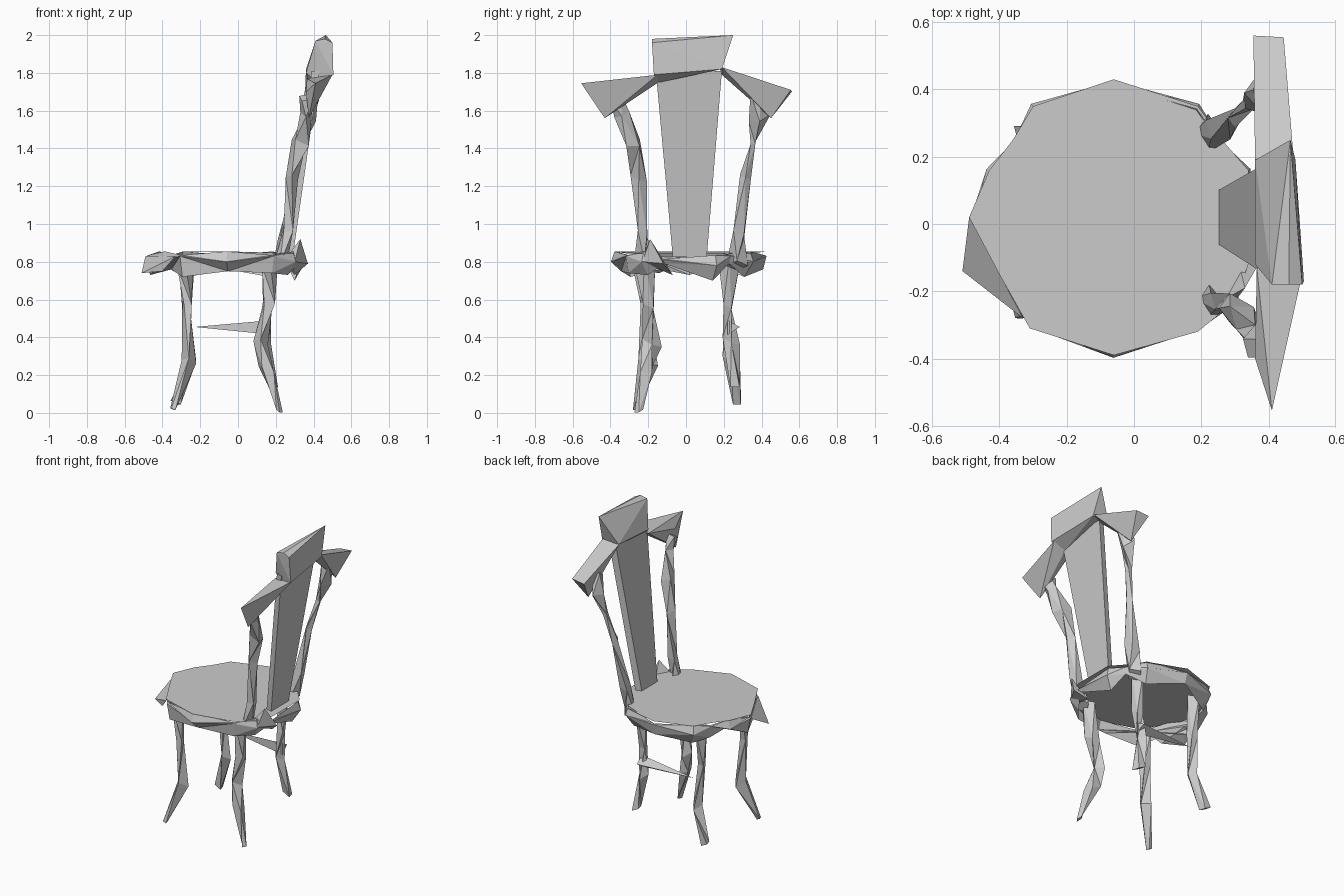
import bpy, bmesh, math

if "Cube" in bpy.data.objects:
    bpy.data.objects.remove(bpy.data.objects["Cube"])


def finish(name, bm):
    bmesh.ops.recalc_face_normals(bm, faces=bm.faces[:])
    me = bpy.data.meshes.new(name)
    bm.to_mesh(me)
    bm.free()
    ob = bpy.data.objects.new(name, me)
    bpy.context.collection.objects.link(ob)
    return ob


def loft(name, rings, closed=True, split=False):
    """Bridge equally sized point rings, with optional end caps."""
    bm = bmesh.new()
    loops = [[bm.verts.new(p) for p in r] for r in rings]
    n = len(loops[0])
    for a, b in zip(loops, loops[1:]):
        for i in range(n):
            j = (i + 1) % n
            bm.faces.new((a[i], a[j], b[j], b[i]))
    if closed:
        bm.faces.new(loops[0])
        bm.faces.new(loops[-1])
    if split:
        bmesh.ops.triangulate(bm, faces=bm.faces[:])
    return finish(name, bm)


def stick(name, path, twist=0.9):
    """Faceted branch with slanted four-sided rings; path points are x, y, z, half width."""
    rings = []
    for k, (x, y, z, w) in enumerate(path):
        ring = []
        for i in range(4):
            a = math.pi / 2 * i + twist * (k % 2)
            r = w * (1.15 if i % 2 else 0.85)
            ring.append((x + r * math.cos(a), y + r * math.sin(a), z + w * 0.5 * math.cos(a * 1 + k)))
        rings.append(ring)
    for ring in (rings[0], rings[-1]):
        ring[:] = [(px, py, max(pz, 0)) for px, py, pz in ring]
    return loft(name, rings, split=True)


def hull(name, pts):
    bm = bmesh.new()
    for p in pts:
        bm.verts.new(p)
    out = bmesh.ops.convex_hull(bm, input=bm.verts[:])
    junk = [v for v in set(out["geom_interior"] + out["geom_unused"])
            if isinstance(v, bmesh.types.BMVert)]
    if junk:
        bmesh.ops.delete(bm, geom=junk, context='VERTS')
    return finish(name, bm)


# Seat panel: a flat irregular polygon
outline = [(-.06, .43), (.19, .35), (.27, .24), (.34, .16), (.34, -.12), (.30, -.23),
           (.19, -.32), (-.06, -.39), (-.31, -.31), (-.40, -.15), (-.49, .02),
           (-.43, .16), (-.36, .25), (-.30, .35)]
bm = bmesh.new()
bm.faces.new([bm.verts.new((x, y, .855 - .01 * (x > .1))) for x, y in outline])
finish("seat", bm)

# Ragged open skirt under the seat rim
low = [.76, .72, .79, .70, .79, .73, .74, .75, .72, .76, .73, .78, .75, .72]
top, mid, bottom = [], [], []
for i, ((x, y), z) in enumerate(zip(outline, low)):
    top.append((x * .97, y * .97, (.855 if i % 2 else .835) - (.02 if x > .3 else 0)))
    bulge = 1.02 if i % 2 else .99
    mid.append((x * bulge, y * bulge, (.80 if i % 2 else .83) - (.02 if x > .3 else 0)))
    inset = .88 if i % 2 else .95
    bottom.append((x * inset, y * inset, z))
loft("seat_skirt", [top, mid, bottom], closed=False, split=True)
hull("skirt_front_flap", [(-.49, .02, .83), (-.51, -.14, .74), (-.40, -.22, .75),
                          (-.43, -.04, .80), (-.33, -.28, .83)])
hull("skirt_back_lump", [(.33, -.19, .92), (.37, -.12, .79), (.30, -.07, .73),
                         (.24, -.24, .80), (.30, -.23, .80)])

# Four crooked legs
legs = {
    "front_leg_near": [(-.28, -.23, .80, .05), (-.27, -.22, .56, .028),
                       (-.26, -.20, .27, .045), (-.345, -.27, .02, .015)],
    "front_leg_far": [(-.27, .23, .80, .05), (-.27, .22, .56, .028),
                      (-.255, .24, .28, .04), (-.33, .27, .055, .03)],
    "back_leg_near": [(.17, -.22, .80, .05), (.16, -.20, .56, .04), (.12, -.18, .37, .045),
                      (.15, -.21, .23, .045), (.22, -.25, .01, .02)],
    "back_leg_far": [(.17, .23, .80, .05), (.16, .22, .56, .03),
                     (.14, .24, .38, .04), (.18, .26, .15, .035)],
}
for name, path in legs.items():
    stick(name, path)

# Tapering side stretcher
hull("side_stretcher", [(-.23, .25, .455), (.17, .22, .49), (.16, .285, .455), (.17, .22, .415)])

# Back posts
stick("back_post_near", [(.22, -.22, .78, .05), (.26, -.23, .95, .035), (.285, -.25, 1.24, .038),
                         (.33, -.28, 1.43, .05), (.36, -.34, 1.58, .035), (.36, -.37, 1.67, .04)])
stick("back_post_far", [(.22, .27, .78, .05), (.25, .28, .95, .04), (.30, .315, 1.25, .025),
                        (.34, .355, 1.43, .018), (.37, .39, 1.56, .05), (.39, .37, 1.70, .04)])

# Central splat
splat = []
for x, y0, y1, z in [(.27, -.07, .11, .825), (.41, -.16, .19, 1.81)]:
    splat.append([(x - .02, y0 + .01, z), (x + .02, y0, z), (x + .02, y1, z), (x - .02, y1 - .01, z)])
loft("back_splat", splat)

# Crest: centre block and two drooping wings
hull("crest_block", [(.41, -.18, 1.97), (.46, -.18, 1.98), (.50, -.18, 1.96), (.505, -.17, 1.79),
                     (.36, -.12, 1.80), (.42, -.14, 1.75),
                     (.465, .25, 2.0), (.48, .19, 1.82), (.36, .19, 1.82)])
hull("crest_wing_near", [(.365, -.13, 1.77), (.50, -.15, 1.79), (.42, -.13, 1.76),
                         (.41, -.555, 1.745), (.375, -.43, 1.56), (.36, -.40, 1.70)])
hull("crest_wing_far", [(.36, .18, 1.82), (.475, .19, 1.83), (.41, .19, 1.79),
                        (.355, .56, 1.70), (.445, .555, 1.71), (.40, .45, 1.56)])
